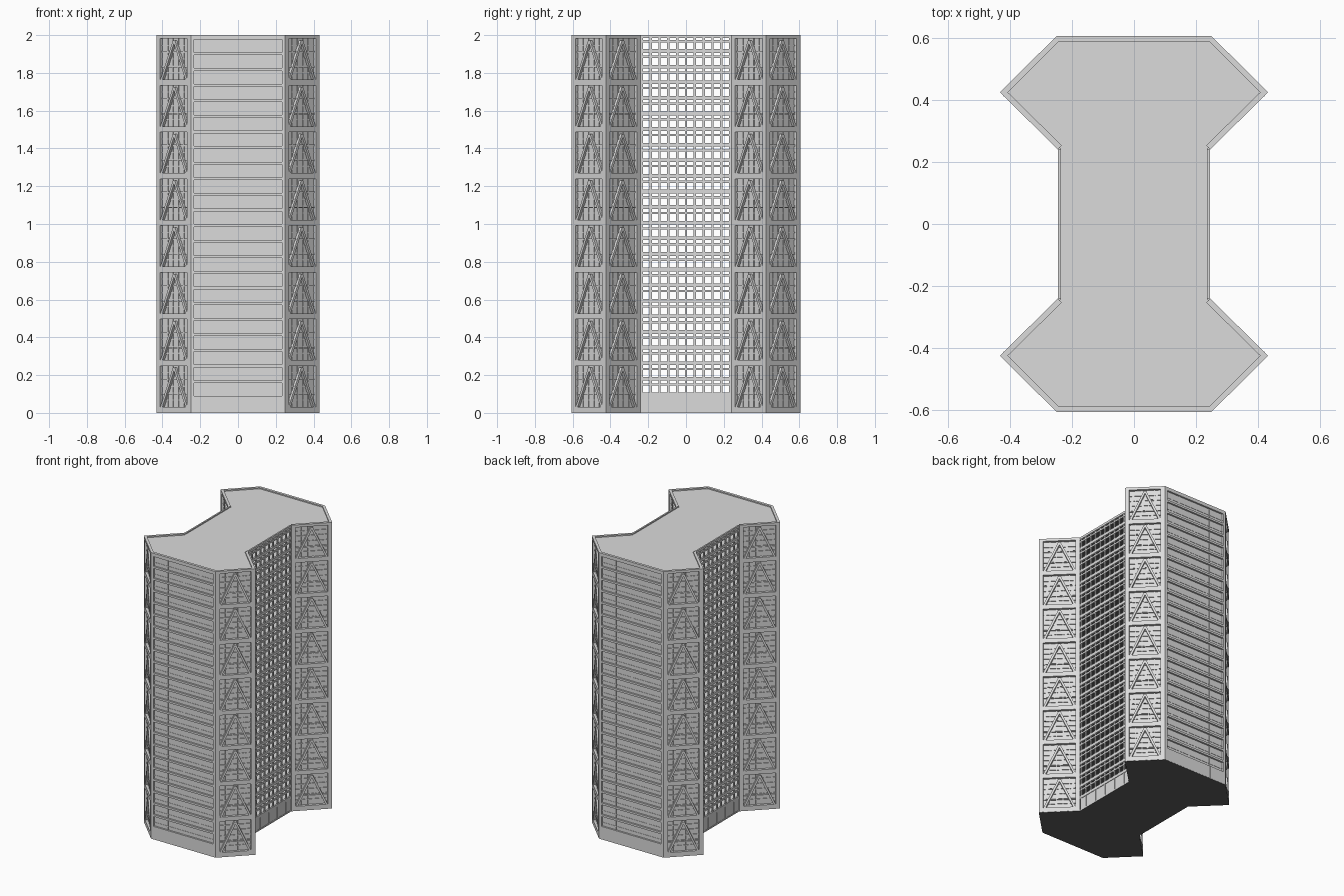
import bpy, bmesh
from mathutils import Vector

cube = bpy.data.objects.get("Cube")
if cube:
    bpy.data.objects.remove(cube, do_unlink=True)


def make_material(name, value):
    mat = bpy.data.materials.new(name)
    mat.use_nodes = True
    colour = (value, value, value, 1)
    mat.diffuse_color = colour
    mat.node_tree.nodes["Principled BSDF"].inputs["Base Color"].default_value = colour
    return mat


concrete = make_material("light_grey_concrete", 0.71)
underside = make_material("dark_grey_underside", 0.11)

HEIGHT, BASE, FLOORS, MODULES = 2.0, 0.09, 23, 8
FLOOR_H = (HEIGHT - 0.01 - BASE) / FLOORS
DEPTH = 0.018

# Footprint: one half, then the same half turned around the centre
half = [(.25, -.605), (.432, -.424), (.245, -.24), (.245, .24), (.432, .424), (.25, .605)]
outline = [Vector(p) for p in half] + [-Vector(p) for p in half]
COUNT = len(outline)


def extrude(bm, pts, offset):
    """Closed prism from a ring of points."""
    low = [bm.verts.new(p) for p in pts]
    high = [bm.verts.new(p + offset) for p in pts]
    bm.faces.new(low)
    bm.faces.new(high)
    n = len(pts)
    for i in range(n):
        j = (i + 1) % n
        bm.faces.new((low[i], low[j], high[j], high[i]))


def finish(bm, name, dark_below=False):
    bmesh.ops.recalc_face_normals(bm, faces=bm.faces[:])
    bm.normal_update()
    if dark_below:
        for face in bm.faces:
            face.material_index = int(face.normal.z < -0.9)
    mesh = bpy.data.meshes.new(name)
    bm.to_mesh(mesh)
    bm.free()
    mesh.materials.append(concrete)
    if dark_below:
        mesh.materials.append(underside)
    bpy.context.collection.objects.link(bpy.data.objects.new(name, mesh))


class Wall:
    """Drawing plane along one footprint edge: u along, z up, d inward."""

    def __init__(self, a, b):
        self.bm = bmesh.new()
        self.a = a.to_3d()
        self.length = (b - a).length
        self.u = (b - a).normalized().to_3d()
        self.n = Vector((self.u.y, -self.u.x, 0))

    def shape(self, pts, d0, d1):
        ring = [self.a + self.u * u - self.n * d0 + Vector((0, 0, z)) for u, z in pts]
        extrude(self.bm, ring, self.n * (d0 - d1))

    def box(self, u0, u1, z0, z1, d0=0.0, d1=DEPTH):
        self.shape([(u0, z0), (u1, z0), (u1, z1), (u0, z1)], d0, d1)

    def posts(self, width):
        self.box(0, width, 0, HEIGHT)
        self.box(self.length - width, self.length, 0, HEIGHT)


def truss_wall(w):
    """Stacked framed bays, each with an A-shaped brace over fine rails."""
    side, L = 0.028, w.length
    pitch = (HEIGHT - 0.02) / MODULES
    w.posts(side)
    w.box(side, L - side, 0, 0.032)
    w.box(side, L - side, 0, HEIGHT - 0.01, DEPTH, DEPTH + 0.006)
    for m in range(MODULES):
        z0 = 0.02 + m * pitch + 0.012
        z1 = z0 + pitch - 0.03
        w.box(side, L - side, z1, min(z1 + 0.03, HEIGHT))
        # braces
        mid, t = L / 2, 0.015
        for s in (-1, 1):
            foot = mid + s * (L / 2 - side)
            w.shape([(foot, z0), (foot - s * t, z0),
                     (mid - s * t / 2, z1 - 0.01), (mid + s * t / 2, z1 - 0.01)], 0.002, DEPTH)
        # fine rails and mullions
        for k in range(1, 6):
            z = z0 + (z1 - z0) * k / 6
            w.box(side, L - side, z - 0.003, z + 0.003, DEPTH - 0.005, DEPTH)
        for k in range(1, 5):
            u = side + (L - 2 * side) * k / 5
            w.box(u - 0.003, u + 0.003, z0, z1, DEPTH - 0.004, DEPTH)


def panel_wall(w):
    """Long recessed panels between floor bands."""
    side, L = 0.018, w.length
    w.posts(side)
    w.box(side, L - side, 0, BASE)
    w.box(side, L - side, BASE, HEIGHT - 0.01, 0.012, DEPTH)
    for f in range(FLOORS):
        z = BASE + f * FLOOR_H
        w.box(side, L - side, z + FLOOR_H - 0.014, z + FLOOR_H)
        w.box(side, L - side, z + 0.022, z + 0.026, 0.010, 0.012)
    w.box(side, L - side, HEIGHT - 0.012, HEIGHT)
    for k in range(1, 4):
        u = L * k / 4
        w.box(u - 0.002, u + 0.002, BASE, HEIGHT - 0.012, 0.009, 0.012)
        w.box(u - 0.002, u + 0.002, 0, BASE, -0.001, 0)


def lattice_wall(w):
    """Open grid of window bars, uprights set behind the floor bands."""
    L, cols, t = w.length, 10, 0.006
    w.box(0, L, 0, BASE + 0.012, 0.004, 0.012)
    for k in range(cols + 1):
        u = t + (L - 2 * t) * k / cols
        w.box(u - t, u + t, 0, HEIGHT - 0.016, 0.002, 0.01)
    for f in range(FLOORS):
        z = BASE + f * FLOOR_H
        w.box(0, L, z - 0.002, z + 0.018, 0, 0.012)
        w.box(0, L, z + 0.054, z + 0.066, 0, 0.009)
    w.box(0, L, HEIGHT - 0.016, HEIGHT, 0, 0.01)


kinds = [truss_wall, truss_wall, lattice_wall, truss_wall, truss_wall, panel_wall] * 2
names = ["front_left_truss", "front_left_inner_truss", "left_lattice",
         "back_left_inner_truss", "back_left_truss", "back_panels",
         "back_right_truss", "back_right_inner_truss", "right_lattice",
         "front_right_inner_truss", "front_right_truss", "front_panels"]
for i, (kind, name) in enumerate(zip(kinds, names)):
    wall = Wall(outline[i], outline[(i + 1) % COUNT])
    kind(wall)
    finish(wall.bm, name)


def inset_corner(i, distance):
    """Footprint corner moved inward by the same distance from both edges."""
    p = outline[i]
    a = (p - outline[i - 1]).normalized()
    b = (outline[(i + 1) % COUNT] - p).normalized()
    na, nb = Vector((-a.y, a.x)), Vector((-b.y, b.x))
    return p + (na + nb) * distance / (1 + na.dot(nb))


def plate(name, z0, z1, distance):
    """Horizontal slab with the footprint shape and a dark underside."""
    bm = bmesh.new()
    ring = [inset_corner(i, distance).to_3d() + Vector((0, 0, z0)) for i in range(COUNT)]
    extrude(bm, ring, Vector((0, 0, z1 - z0)))
    finish(bm, name, dark_below=True)


# Ground slab, floors and roof
plate("ground_slab", -0.001, 0.008, 0.001)
for f in range(FLOORS):
    z = BASE + f * FLOOR_H
    plate(f"floor_slab_{f + 1}", z + 0.004, z + 0.008, 0.012)
plate("roof", HEIGHT - 0.016, HEIGHT - 0.008, 0.008)
